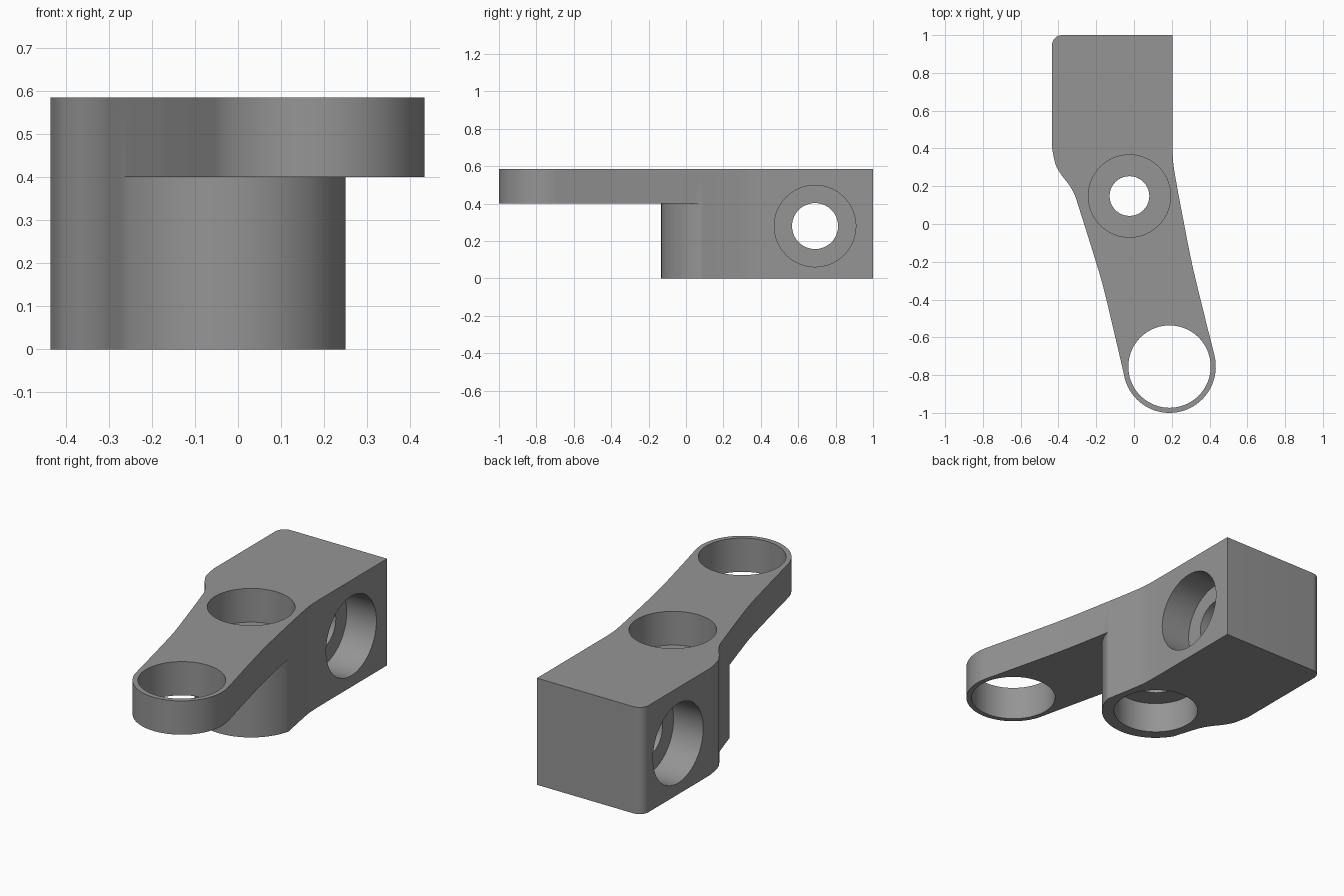
import bpy, bmesh, math
from mathutils import Vector

if "Cube" in bpy.data.objects:
    bpy.data.objects.remove(bpy.data.objects["Cube"])

TOP, ARM_Z = 0.585, 0.40          # overall height, underside of the arm
PIVOT, END = (-0.024, 0.148), (0.188, -0.755)
SIDE = (0.69, 0.28)               # side bore centre in y, z


def arc(c, r, a0, a1, n):
    return [(c[0] + r * math.cos(math.radians(a0 + (a1 - a0) * i / n)),
             c[1] + r * math.sin(math.radians(a0 + (a1 - a0) * i / n))) for i in range(n + 1)]


def spline(pts, n=5):
    """Smooth curve through a few points."""
    p = [Vector(q) for q in [pts[0]] + pts + [pts[-1]]]
    out = []
    for a, b, c, d in zip(p, p[1:], p[2:], p[3:]):
        for i in range(n):
            t = i / n
            out.append(tuple(0.5 * (2 * b + (c - a) * t + (2 * a - 5 * b + 4 * c - d) * t ** 2
                                    + (3 * b - a - 3 * c + d) * t ** 3)))
    return out


def prism(name, outline, z0, z1):
    bm = bmesh.new()
    base = bm.faces.new([bm.verts.new((x, y, z0)) for x, y in outline])
    ext = bmesh.ops.extrude_face_region(bm, geom=[base])
    bmesh.ops.translate(bm, vec=(0, 0, z1 - z0),
                        verts=[g for g in ext["geom"] if isinstance(g, bmesh.types.BMVert)])
    bmesh.ops.recalc_face_normals(bm, faces=bm.faces)
    me = bpy.data.meshes.new(name)
    bm.to_mesh(me)
    bm.free()
    ob = bpy.data.objects.new(name, me)
    bpy.context.collection.objects.link(ob)
    return ob


def cut(target, cutter):
    mod = target.modifiers.new("cut", 'BOOLEAN')
    mod.operation, mod.solver, mod.object = 'DIFFERENCE', 'EXACT', cutter
    bpy.ops.object.select_all(action='DESELECT')
    bpy.context.view_layer.objects.active = target
    target.select_set(True)
    bpy.ops.object.modifier_apply(modifier=mod.name)
    bpy.data.objects.remove(cutter)


def bore(target, centre, r, lo, hi, side=False):
    """Round hole along z, or along x when side is set."""
    c = prism("bore_cutter", arc(centre, r, 0, 355, 71), lo, hi)
    if side:                      # cycle the axes: (x, y, z) -> (z, x, y)
        for v in c.data.vertices:
            v.co = (v.co.z, v.co.x, v.co.y)
    cut(target, c)


# Full-height outline: block, waist, tapered arm and round end
left = [(-0.435, 0.41), (-0.416, 0.317), (-0.384, 0.26), (-0.347, 0.212), (-0.316, 0.158),
        (-0.291, 0.085), (-0.203, -0.196), (-0.152, -0.376), (-0.053, -0.797)]
right = [(0.427, -0.70), (0.362, -0.44), (0.304, -0.196), (0.249, 0.085),
         (0.224, 0.22), (0.208, 0.32), (0.204, 0.40)]
outline = (arc((-0.38, 0.945), 0.055, 90, 180, 8) + spline(left)
           + arc(END, 0.245, 190, 373, 36) + spline(right) + [(0.204, 0.40), (0.204, 1.0)])
bracket = prism("bracket", outline, 0, TOP)

# Clear the space below the arm, leaving a round boss
cut(bracket, prism("underside_cutter",
                   arc(PIVOT, 0.281, 193, 347, 36) + [(1, 0.085), (1, -2), (-1, -2), (-1, 0.085)],
                   -1, ARM_Z))

# Open ring at the arm end
bore(bracket, END, 0.218, -1, 1)

# Vertical hole, counterbored from both ends
bore(bracket, PIVOT, 0.105, -1, 1)
bore(bracket, PIVOT, 0.218, ARM_Z, 1)
bore(bracket, PIVOT, 0.218, -1, 0.17)

# Side hole, counterbored from both ends
bore(bracket, SIDE, 0.123, -1, 1, True)
bore(bracket, SIDE, 0.218, 0.204 - 0.18, 1, True)
bore(bracket, SIDE, 0.218, -1, -0.435 + 0.18, True)

grey = bpy.data.materials.new("grey")
grey.diffuse_color = (0.30, 0.30, 0.30, 1)
grey.use_nodes = True
grey.node_tree.nodes["Principled BSDF"].inputs["Base Color"].default_value = grey.diffuse_color
bracket.data.materials.clear()
bracket.data.materials.append(grey)
for f in bracket.data.polygons:
    f.material_index = 0
bpy.ops.object.select_all(action='DESELECT')
bpy.context.view_layer.objects.active = bracket
bracket.select_set(True)
bpy.ops.object.shade_smooth_by_angle(angle=math.radians(30))
